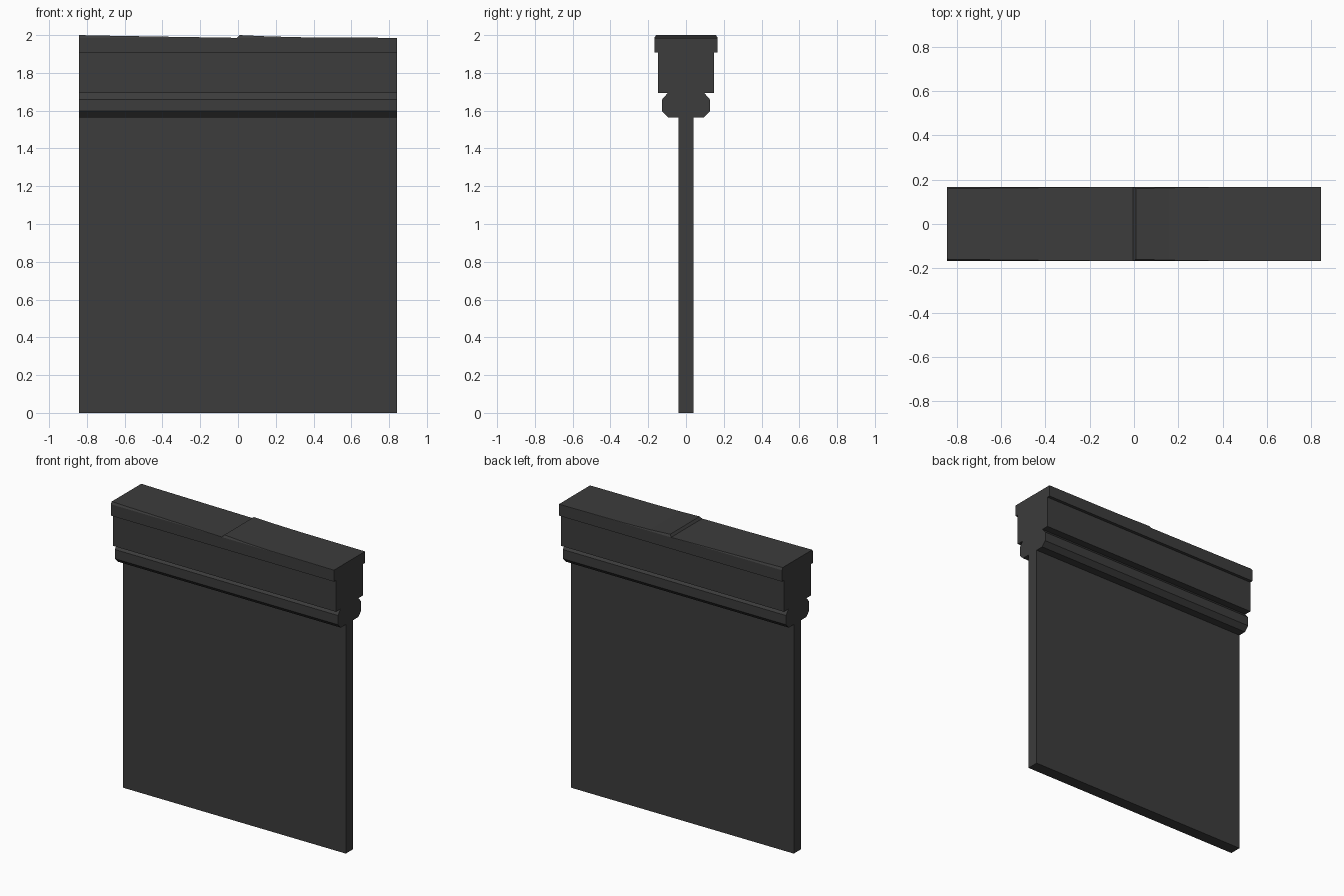
import bpy, bmesh

if "Cube" in bpy.data.objects:
    bpy.data.objects.remove(bpy.data.objects["Cube"])

HALF = 0.843  # half the length along x

stone = bpy.data.materials.new("dark_grey")
stone.diffuse_color = (0.045, 0.045, 0.045, 1)
stone.use_nodes = True
stone.node_tree.nodes["Principled BSDF"].inputs["Base Color"].default_value = stone.diffuse_color


def loft(name, sections):
    """Skin a list of (x, half_profile); each half profile is (y, z) bottom to top."""
    bm = bmesh.new()
    rings = []
    for x, half in sections:
        ring = half + [(-y, z) for y, z in reversed(half)]
        rings.append([bm.verts.new((x, y, z)) for y, z in ring])
    n = len(rings[0])
    for a, b in zip(rings, rings[1:]):
        for i in range(n):
            j = (i + 1) % n
            bm.faces.new((a[i], a[j], b[j], b[i]))
    bm.faces.new(rings[0])
    bm.faces.new(rings[-1])
    bmesh.ops.remove_doubles(bm, verts=bm.verts, dist=1e-5)
    bmesh.ops.recalc_face_normals(bm, faces=bm.faces)
    mesh = bpy.data.meshes.new(name)
    bm.to_mesh(mesh)
    bm.free()
    obj = bpy.data.objects.new(name, mesh)
    mesh.materials.append(stone)
    bpy.context.collection.objects.link(obj)
    return obj


def extrude(name, half):
    return loft(name, [(-HALF, half), (HALF, half)])


# Thin wall panel
extrude("wall_panel", [(0.04, 0), (0.04, 1.565)])

# Chamfered moulding under the frieze
extrude("lower_moulding", [(0.095, 1.565), (0.126, 1.597), (0.126, 1.66), (0.097, 1.693)])

# Flat frieze band
extrude("frieze", [(0.147, 1.693), (0.147, 1.907)])

# Coping: two worn slabs sloping to the right, with a small step at the joint
SHOULDER = 1.985
tops = [(-HALF, 2.0), (-0.7, 1.997), (-0.35, 1.991), (-0.005, 1.9855),
        (0.008, 2.0), (0.16, 1.993), (0.36, 1.988), (HALF, 1.9855)]
loft("coping", [(x, [(0.168, 1.907), (0.168, SHOULDER),
                     (0.168 - (z - SHOULDER) * 0.6, z)]) for x, z in tops])
